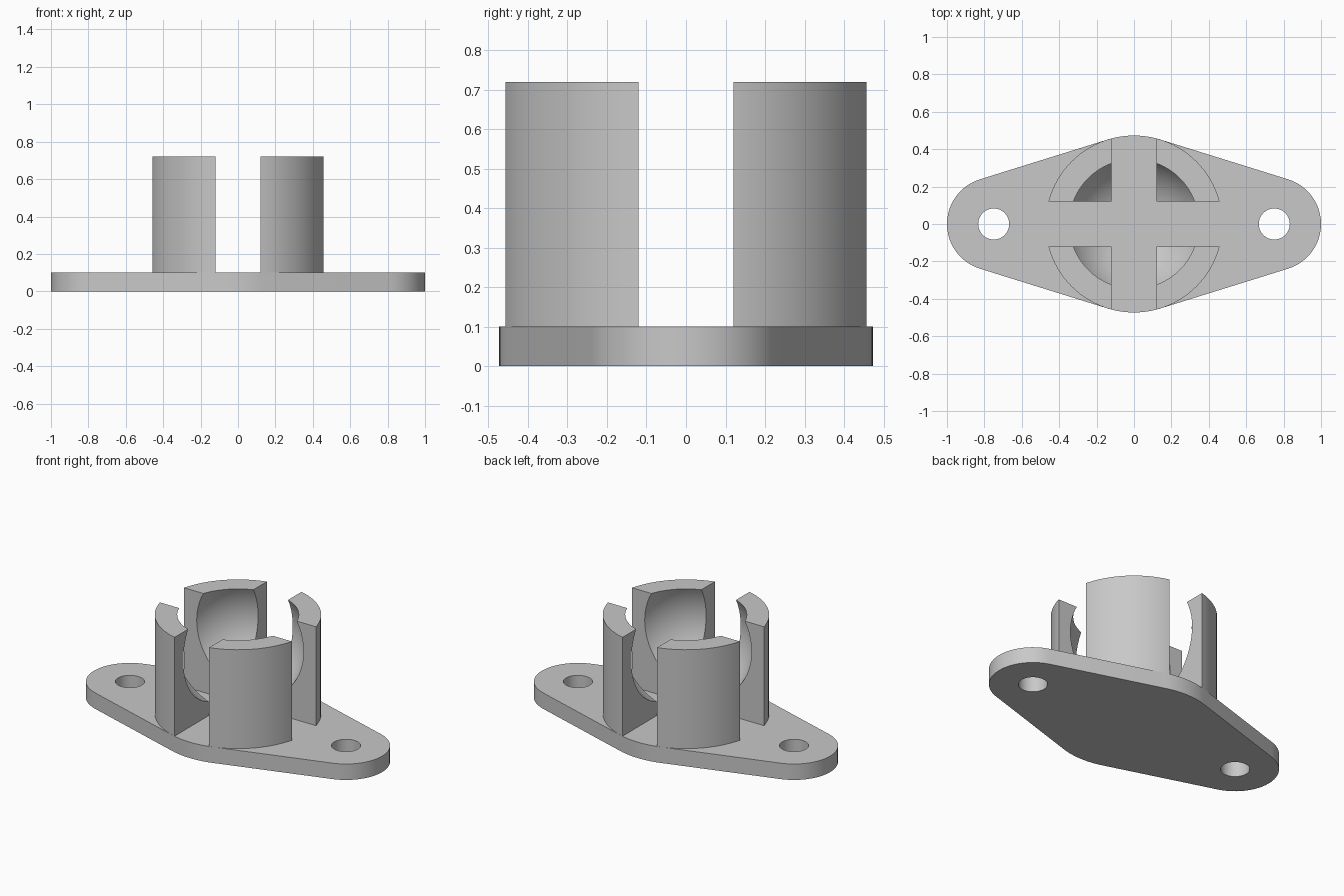
import bpy
import bmesh
from math import acos, cos, sin, pi, radians
from mathutils import Vector

cube = bpy.data.objects.get("Cube")
if cube:
    bpy.data.objects.remove(cube, do_unlink=True)

BASE_TOP, POST_TOP = 0.10, 0.72
HUB_R, EAR_R, EAR_X, HOLE_R = 0.473, 0.25, 0.75, 0.083
BALL_R, BALL_Z, SLOT = 0.39, 0.54, 0.24

grey = bpy.data.materials.new("plain grey")
grey.use_nodes = True
grey.diffuse_color = (0.58, 0.58, 0.58, 1)
grey.node_tree.nodes["Principled BSDF"].inputs["Base Color"].default_value = (0.58, 0.58, 0.58, 1)


def arc(cx, r, start, end, steps):
    angles = [start + (end - start) * i / steps for i in range(steps + 1)]
    return [(cx + r * cos(a), r * sin(a)) for a in angles]


def prism(name, outline, z0, z1):
    """Extrude a flat outline from z0 to z1."""
    bm = bmesh.new()
    face = bm.faces.new([bm.verts.new((x, y, z0)) for x, y in outline])
    top = bmesh.ops.extrude_face_region(bm, geom=[face])["geom"]
    verts = [v for v in top if isinstance(v, bmesh.types.BMVert)]
    bmesh.ops.translate(bm, verts=verts, vec=Vector((0, 0, z1 - z0)))
    bmesh.ops.recalc_face_normals(bm, faces=bm.faces)
    return add_object(name, bm)


def add_object(name, bm):
    mesh = bpy.data.meshes.new(name)
    bm.to_mesh(mesh)
    bm.free()
    mesh.materials.append(grey)
    ob = bpy.data.objects.new(name, mesh)
    bpy.context.collection.objects.link(ob)
    return ob


def activate(ob):
    bpy.ops.object.select_all(action="DESELECT")
    ob.select_set(True)
    bpy.context.view_layer.objects.active = ob


def cut(ob, cutter):
    cutter.hide_render = True
    mod = ob.modifiers.new("cut", "BOOLEAN")
    mod.operation = "DIFFERENCE"
    mod.solver = "EXACT"
    mod.object = cutter
    activate(ob)
    bpy.ops.object.modifier_apply(modifier=mod.name)
    bpy.data.objects.remove(cutter, do_unlink=True)


def box(name, hx, hy, z0, z1):
    return prism(name, [(-hx, -hy), (hx, -hy), (hx, hy), (-hx, hy)], z0, z1)


# Mounting flange: round hub and two ears joined by tangent sides
t = acos((HUB_R - EAR_R) / EAR_X)
outline = (arc(EAR_X, EAR_R, -t, t, 24) + arc(0, HUB_R, t, pi - t, 12)
           + arc(-EAR_X, EAR_R, pi - t, pi + t, 24)
           + arc(0, HUB_R, pi + t, 2 * pi - t, 12))
flange = prism("mounting_flange", outline, 0, BASE_TOP)
for side in (-1, 1):
    hole = arc(side * EAR_X, HOLE_R, 0, 2 * pi, 40)[:-1]
    cut(flange, prism("screw_hole", hole, -0.1, BASE_TOP + 0.1))

# Ball socket: cylinder hollowed by a sphere, split into four posts
socket = prism("socket_posts", arc(0, HUB_R, 0, 2 * pi, 96)[:-1], BASE_TOP, POST_TOP)
bm = bmesh.new()
bmesh.ops.create_uvsphere(bm, u_segments=64, v_segments=32, radius=BALL_R)
bmesh.ops.translate(bm, verts=bm.verts, vec=Vector((0, 0, BALL_Z)))
cut(socket, add_object("ball_cavity", bm))
cut(socket, box("slot_along_x", 1, SLOT / 2, 0, 1))
cut(socket, box("slot_along_y", SLOT / 2, 1, 0, 1))

# Smooth curved walls, crisp edges
for ob in (flange, socket):
    activate(ob)
    bpy.ops.object.shade_smooth_by_angle(angle=radians(30))
